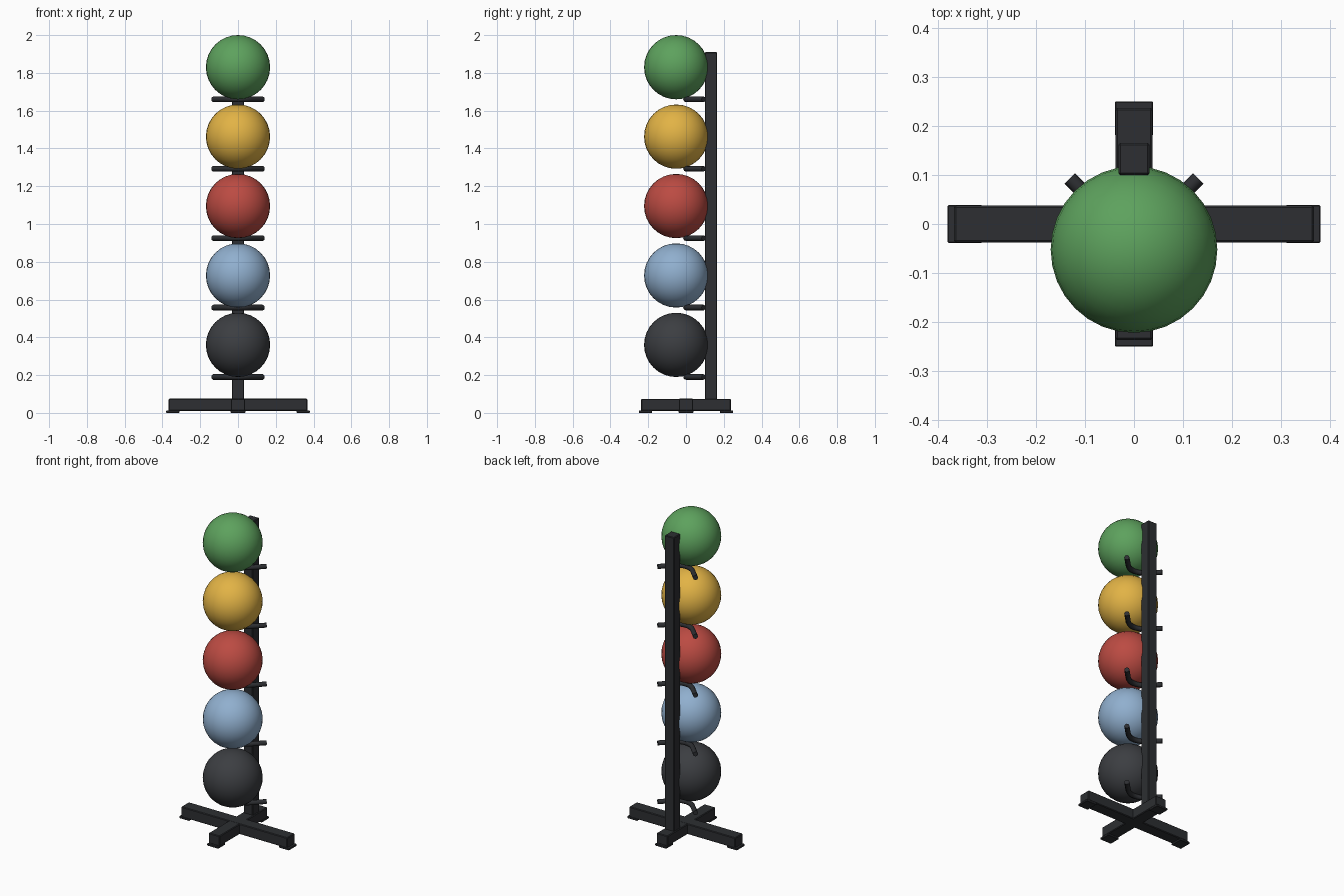
import bpy
from math import sin, cos, radians

if "Cube" in bpy.data.objects:
    bpy.data.objects.remove(bpy.data.objects["Cube"])


def material(name, rgb):
    m = bpy.data.materials.new(name)
    m.diffuse_color = (*rgb, 1)
    m.use_nodes = True
    m.node_tree.nodes["Principled BSDF"].inputs["Base Color"].default_value = m.diffuse_color
    return m


frame = material("dark_frame", (0.026, 0.028, 0.032))


def box(name, x, y, z, bevel=0.004):
    """Bevelled box from (min, max) pairs."""
    bpy.ops.mesh.primitive_cube_add(
        size=1, location=[(a + b) / 2 for a, b in (x, y, z)])
    o = bpy.context.object
    o.name = name
    o.scale = [b - a for a, b in (x, y, z)]
    bpy.ops.object.transform_apply(location=False, rotation=False, scale=True)
    mod = o.modifiers.new("edge", "BEVEL")
    mod.width = bevel
    mod.segments = 1
    o.data.materials.append(frame)
    return o


# Cross-shaped base and upright post
W = 0.038
box("base_bar_side", (-0.367, 0.367), (-W, W), (0.01, 0.075))
box("base_bar_depth", (-W, W), (-0.237, 0.237), (0.01, 0.0745))
box("upright_post", (-0.032, 0.032), (0.1, 0.165), (0.06, 1.91))

# Foot pads under the four bar ends
F = 0.039
for s in (-1, 1):
    box("foot_side", sorted((s * 0.31, s * 0.38)), (-F, F), (0, 0.013), 0.002)
    box("foot_depth", (-F, F), sorted((s * 0.18, s * 0.25)), (0, 0.013), 0.002)


# Cradle rod: rounded V opening backwards
R = 0.092
path = [(-0.131, 0.093)]
path += [(R * sin(radians(a)), R - R * cos(radians(a))) for a in range(-45, 46, 9)]
path += [(0.131, 0.093)]


def cradle(z):
    cu = bpy.data.curves.new("cradle", "CURVE")
    cu.dimensions = "3D"
    cu.bevel_depth = 0.015
    cu.bevel_resolution = 2
    cu.use_fill_caps = True
    sp = cu.splines.new("POLY")
    sp.points.add(len(path) - 1)
    for p, (x, y) in zip(sp.points, path):
        p.co = (x, y, z, 1)
    o = bpy.data.objects.new("cradle", cu)
    bpy.context.collection.objects.link(o)
    bpy.ops.object.select_all(action="DESELECT")
    o.select_set(True)
    bpy.context.view_layer.objects.active = o
    bpy.ops.object.convert(target="MESH")
    o = bpy.context.object
    o.name = "cradle"
    o.data.materials.append(frame)
    bpy.ops.object.shade_smooth_by_angle(angle=radians(50))


# Five balls, each resting on its cradle
colours = [("black", (0.045, 0.048, 0.054)), ("blue", (0.28, 0.43, 0.62)),
           ("red", (0.50, 0.07, 0.055)), ("yellow", (0.76, 0.45, 0.06)),
           ("green", (0.11, 0.36, 0.11))]
for i, (name, rgb) in enumerate(colours):
    z = 0.36 + i * 0.3675
    bpy.ops.mesh.primitive_uv_sphere_add(
        segments=32, ring_count=16, radius=0.17, location=(0, -0.052, z))
    ball = bpy.context.object
    ball.name = name + "_ball"
    ball.data.materials.append(material(name, rgb))
    bpy.ops.object.shade_smooth()
    cradle(z - 0.17)
